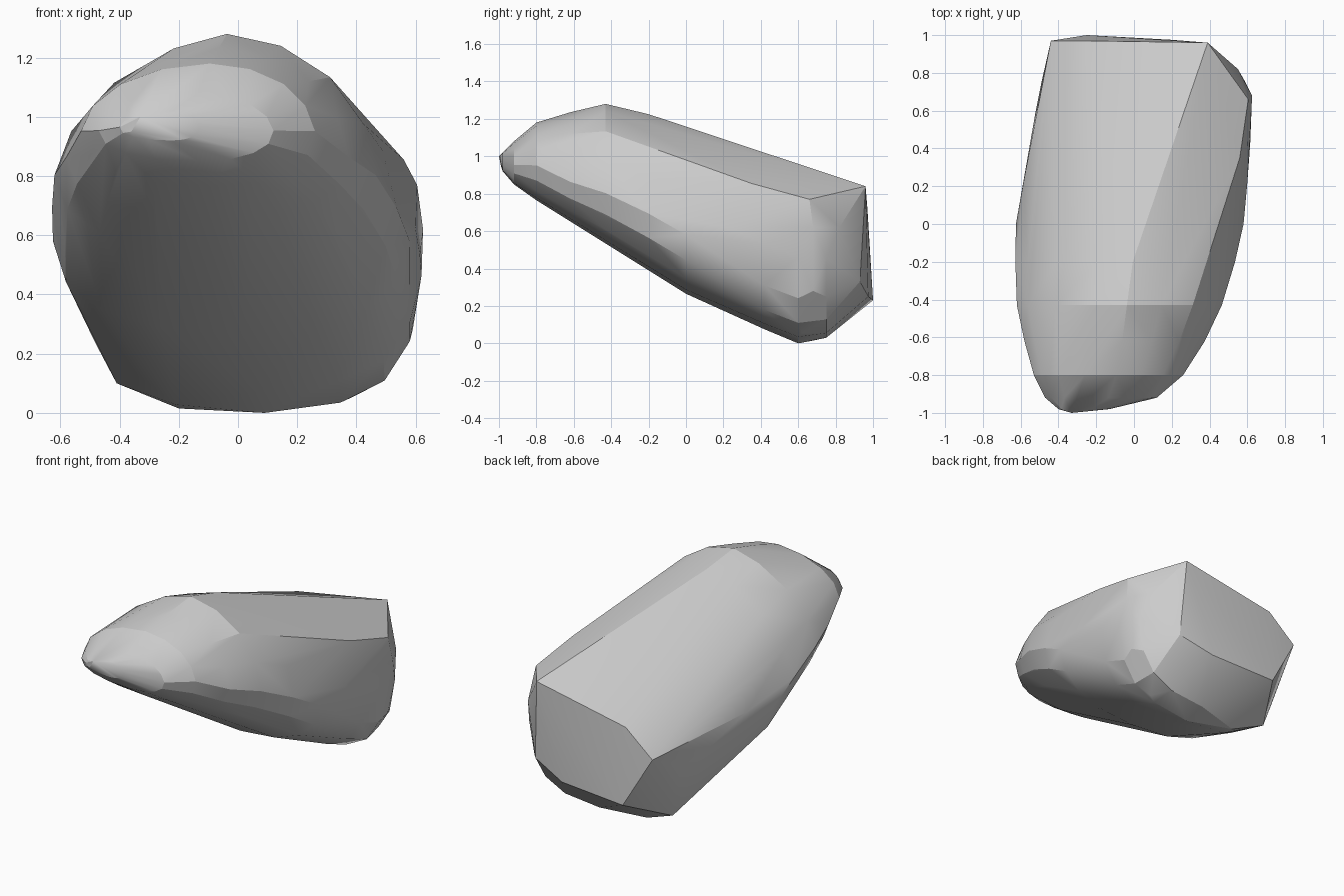
import bpy, bmesh, math, random

if "Cube" in bpy.data.objects:
    bpy.data.objects.remove(bpy.data.objects["Cube"])

random.seed(4)

# Cross-sections along the boulder: y, left x, right x, bottom z, top z
sections = [
    (-0.98, -0.40, -0.13, 0.92, 1.02),
    (-0.92, -0.47, 0.12, 0.85, 1.08),
    (-0.80, -0.53, 0.26, 0.765, 1.18),
    (-0.62, -0.58, 0.375, 0.655, 1.235),
    (-0.43, -0.62, 0.465, 0.535, 1.28),
    (-0.20, -0.628, 0.535, 0.395, 1.225),
    (0.00, -0.625, 0.58, 0.265, 1.14),
    (0.22, -0.585, 0.60, 0.17, 1.07),
    (0.42, -0.55, 0.615, 0.075, 0.99),
    (0.60, -0.52, 0.62, 0.0, 0.93),
    (0.75, -0.49, 0.59, 0.03, 0.88),
]
SIDES = 16


def ring(y, x0, x1, z0, z1):
    """Rounded cross-section, slimmer at the upper left than elsewhere."""
    cx = (x0 + x1) / 2 + 0.04
    cz = z0 + (z1 - z0) * (0.36 if y < 0.1 else 0.5)
    if y < -0.7:
        cz = z0 + (z1 - z0) * 0.45
    for i in range(SIDES):
        a = 2 * math.pi * i / SIDES
        c, s = math.cos(a), math.sin(a)
        # towards the back only the lower half is kept
        if y > 0.1 and s > 0.3:
            continue
        if s > 0:
            power = 2.0 if y < -0.7 else (1.65 if c < 0 else 1.9)
        else:
            power = 2.3 if y < 0.4 else 2.7
        j = 1 - random.uniform(0, 0.02) * (abs(c) < 0.95 and abs(s) < 0.95)
        yield (cx + ((x1 - cx) if c > 0 else (cx - x0)) * j * math.copysign(abs(c) ** (2 / power), c), y,
               cz + ((z1 - cz) if s > 0 else (cz - z0)) * j * math.copysign(abs(s) ** (2 / power), s))


points = [p for sec in sections for p in ring(*sec)]

# Nose tip, broken-off rear face, right shoulder and underside corners
points += [(-0.33, -1.0, 1.0), (-0.36, -0.99, 0.95),
           (0.39, 0.96, 0.84), (-0.25, 0.97, 0.72), (-0.44, 0.97, 0.56),
           (-0.25, 1.0, 0.23), (0.20, 0.975, 0.25), (0.42, 0.93, 0.33),
           (0.55, 0.82, 0.62), (0.625, 0.68, 0.62), (0.59, 0.68, 0.28),
           (0.605, 0.66, 0.77), (0.56, 0.35, 0.855),
           (-0.41, 0.72, 0.10), (-0.20, 0.68, 0.015), (0.39, 0.62, 0.055)]

# Boulder skin
bm = bmesh.new()
for p in points:
    bm.verts.new(p)
hull = bmesh.ops.convex_hull(bm, input=bm.verts)
loose = {v for v in hull["geom_interior"] + hull["geom_unused"]
         if isinstance(v, bmesh.types.BMVert)}
bmesh.ops.delete(bm, geom=list(loose), context='VERTS')
bmesh.ops.recalc_face_normals(bm, faces=bm.faces)
mesh = bpy.data.meshes.new("boulder")
bm.to_mesh(mesh)
bm.free()
boulder = bpy.data.objects.new("boulder", mesh)
bpy.context.collection.objects.link(boulder)
bpy.context.view_layer.objects.active = boulder
boulder.select_set(True)
bpy.ops.object.shade_smooth_by_angle(angle=math.radians(18))
